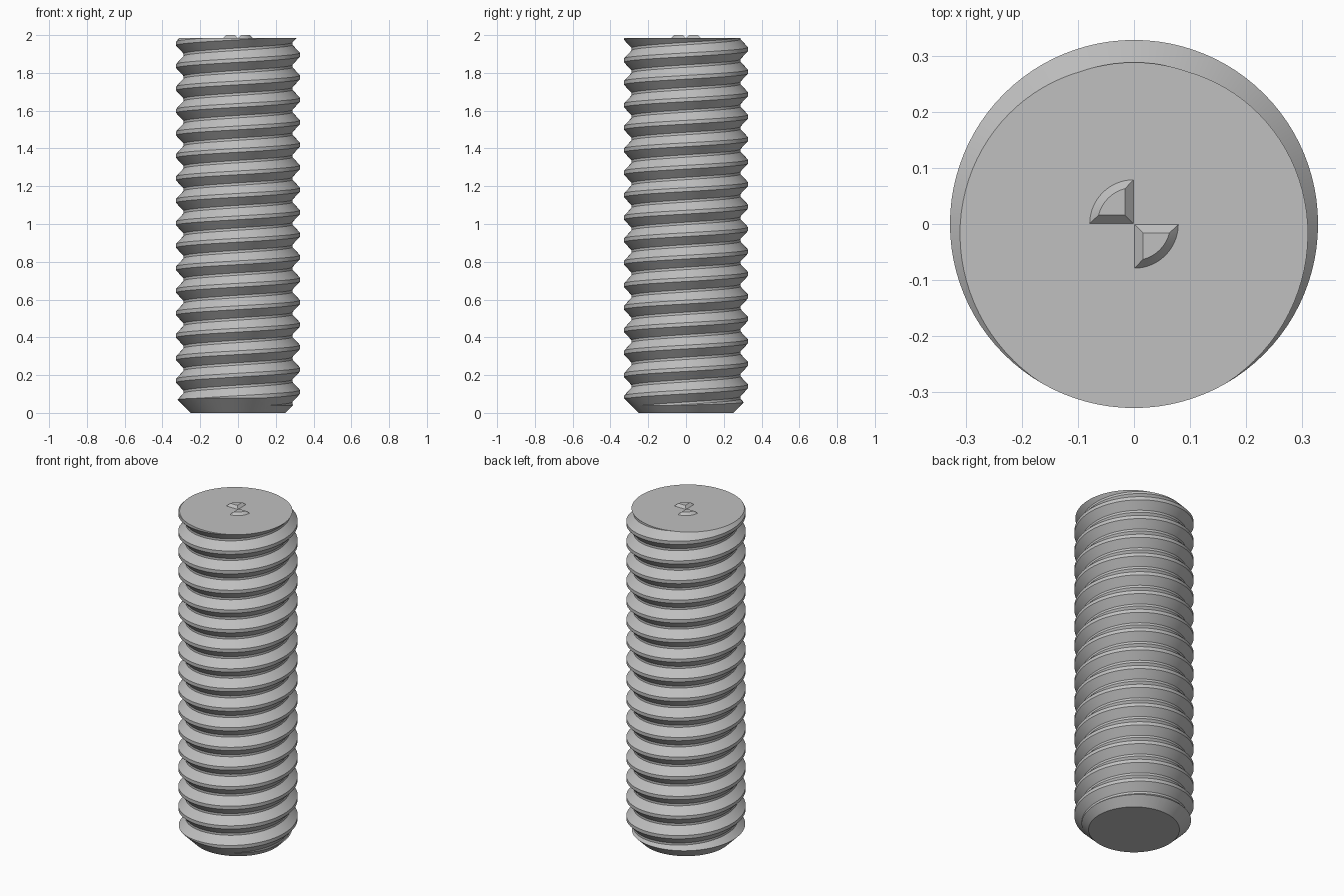
import bpy, bmesh, math

if "Cube" in bpy.data.objects:
    bpy.data.objects.remove(bpy.data.objects["Cube"])

PITCH, CREST, ROOT = 0.119, 0.328, 0.288
TOP, END_R = 1.985, 0.25
SEG = 96

steel = bpy.data.materials.new("plain grey steel")
steel.diffuse_color = (0.53, 0.53, 0.53, 1)
steel.use_nodes = True
steel.node_tree.nodes["Principled BSDF"].inputs["Base Color"].default_value = steel.diffuse_color


def make_object(name, bm):
    bmesh.ops.recalc_face_normals(bm, faces=bm.faces)
    mesh = bpy.data.meshes.new(name)
    bm.to_mesh(mesh)
    bm.free()
    mesh.materials.append(steel)
    obj = bpy.data.objects.new(name, mesh)
    bpy.context.collection.objects.link(obj)
    return obj


def smooth(obj):
    bpy.ops.object.select_all(action='DESELECT')
    obj.select_set(True)
    bpy.context.view_layer.objects.active = obj
    bpy.ops.object.shade_smooth_by_angle(angle=math.radians(25))


# Right-handed helical thread, overlong at both ends.
# Crest flat is centred on the front (-y) at the top plane.
profile = [(-0.010, CREST), (0.010, CREST), (0.053, ROOT), (0.066, ROOT)]
bm = bmesh.new()
TURNS = 21
rows = []
for i in range(4 * TURNS + 1):
    dz, r = profile[i % 4]
    z0 = TOP + dz + (i // 4 - 19) * PITCH
    row = []
    for j in range(SEG):
        a = 2 * math.pi * j / SEG - math.pi / 2
        row.append(bm.verts.new((r * math.cos(a), r * math.sin(a), z0 + PITCH * j / SEG)))
    rows.append(row)
last = len(rows) - 1
for i in range(last):
    for j in range(SEG - 1):
        bm.faces.new((rows[i][j], rows[i][j + 1], rows[i + 1][j + 1], rows[i + 1][j]))
    if i + 5 <= last:
        bm.faces.new((rows[i][-1], rows[i + 4][0], rows[i + 5][0], rows[i + 1][-1]))
# Fan caps closing the overlong ends
bottom_loop = rows[0] + [rows[i][0] for i in (4, 3, 2, 1)]
top_loop = rows[last] + [rows[last - k][-1] for k in (1, 2, 3, 4)]
for loop, z in ((bottom_loop, -0.6), (top_loop, 2.6)):
    c = bm.verts.new((0, 0, z))
    for k in range(len(loop)):
        bm.faces.new((loop[k], loop[(k + 1) % len(loop)], c))
rod = make_object("threaded_rod", bm)

# Envelope that trims the rod to a flat top and a chamfered bottom end
bm = bmesh.new()
rings = []
for r, z in ((END_R, 0), (END_R + 0.15, 0.15), (END_R + 0.15, TOP)):
    rings.append([bm.verts.new((r * math.cos(2 * math.pi * j / SEG),
                                r * math.sin(2 * math.pi * j / SEG), z)) for j in range(SEG)])
for lo, hi in zip(rings, rings[1:]):
    for j in range(SEG):
        k = (j + 1) % SEG
        bm.faces.new((lo[j], lo[k], hi[k], hi[j]))
bm.faces.new(rings[0])
bm.faces.new(rings[-1])
cutter = make_object("trim_envelope", bm)
cutter.hide_render = True

mod = rod.modifiers.new("trim", 'BOOLEAN')
mod.operation, mod.solver, mod.object = 'INTERSECT', 'EXACT', cutter
bpy.context.view_layer.objects.active = rod
bpy.ops.object.modifier_apply(modifier=mod.name)
bpy.data.objects.remove(cutter)
smooth(rod)


# Two raised quarter-circle marks with sloped sides
def sector(bm, start, r, inset, z):
    inner = math.asin(inset / r)
    pts = [(inset, inset)]
    for k in range(17):
        a = inner + (math.pi / 2 - 2 * inner) * k / 16
        pts.append((r * math.cos(a), r * math.sin(a)))
    c, s = math.cos(start), math.sin(start)
    return [bm.verts.new((x * c - y * s, x * s + y * c, z)) for x, y in pts]


for name, start in (("back_quarter_mark", math.pi / 2), ("front_quarter_mark", -math.pi / 2)):
    bm = bmesh.new()
    lo = sector(bm, start, 0.08, 0.0, TOP - 0.001)
    hi = sector(bm, start, 0.065, 0.016, 2.0)
    n = len(lo)
    for k in range(n):
        m = (k + 1) % n
        bm.faces.new((lo[k], lo[m], hi[m], hi[k]))
    bm.faces.new(lo)
    bm.faces.new(hi)
    smooth(make_object(name, bm))
